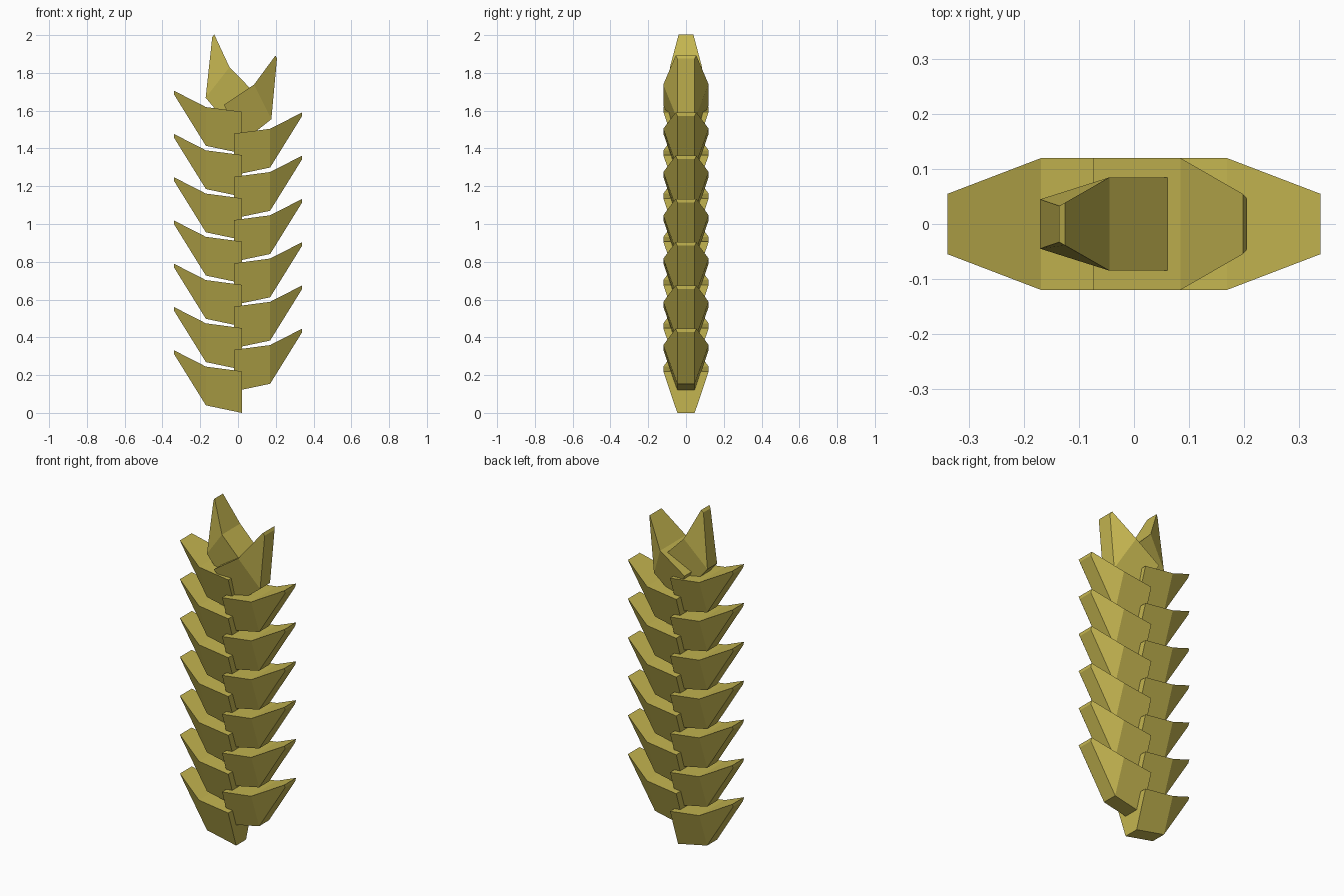
import bpy, bmesh, math

if "Cube" in bpy.data.objects:
    bpy.data.objects.remove(bpy.data.objects["Cube"])

straw = bpy.data.materials.new("straw")
straw.diffuse_color = (0.55, 0.46, 0.08, 1)
straw.use_nodes = True
straw.node_tree.nodes["Principled BSDF"].inputs["Base Color"].default_value = straw.diffuse_color

# Side profile stations: x, top z, bottom z
STATIONS = [(-0.02, 0.22, 0.0), (0.17, 0.245, 0.04), (0.34, 0.332, 0.314)]
WIDE = [(0.12, 0.046), (0.12, 0.046), (0.055, 0.046)]
SLIM = [(0.085, 0.045), (0.085, 0.045), (0.039, 0.033)]
PIVOT = (0.17, 0.245)


def kernel(name, side, pivot, angle=0.0, widths=WIDE):
    """Keeled grain husk; pivot is where the top bend lands, side is +1 or -1."""
    c, s = math.cos(math.radians(angle)), math.sin(math.radians(angle))
    bm = bmesh.new()
    rings = []
    for (x, top, bottom), (wt, wb) in zip(STATIONS, widths):
        ring = []
        for z, y in ((top, -wt), (top, wt), (bottom, wb), (bottom, -wb)):
            u, v = x - PIVOT[0], z - PIVOT[1]
            ring.append(bm.verts.new((pivot[0] + side * (u * c - v * s), y,
                                      pivot[1] + u * s + v * c)))
        rings.append(ring)
    for a, b in zip(rings, rings[1:]):
        for i in range(4):
            j = (i + 1) % 4
            bm.faces.new((a[i], a[j], b[j], b[i]))
    bm.faces.new(rings[0])
    bm.faces.new(rings[-1])
    bmesh.ops.recalc_face_normals(bm, faces=bm.faces)
    mesh = bpy.data.meshes.new(name)
    bm.to_mesh(mesh)
    bm.free()
    mesh.materials.append(straw)
    bpy.context.collection.objects.link(bpy.data.objects.new(name, mesh))


# Alternating rows of grains
STEP = 0.229
for i in range(7):
    kernel(f"left_grain_{i + 1}", -1, (-0.17, 0.245 + i * STEP))
for i in range(6):
    kernel(f"right_grain_{i + 1}", 1, (0.17, 0.359 + i * STEP))

# Upright grains at the tip
kernel("top_right_grain", 1, (0.085, 1.738), 26.5)
kernel("top_left_grain", -1, (-0.045, 1.83), 38, SLIM)
